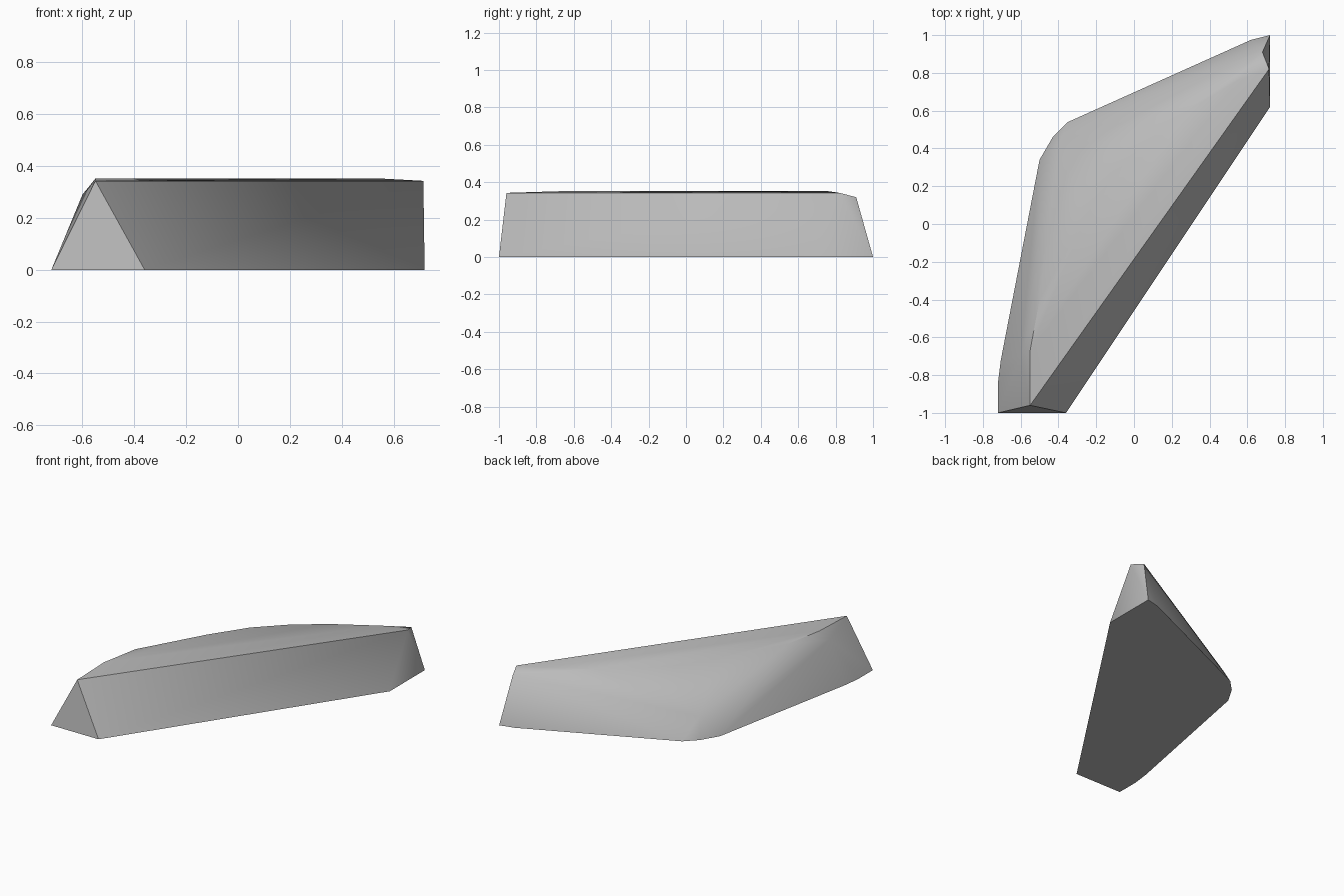
import bpy, bmesh, math

cube = bpy.data.objects.get("Cube")
if cube:
    bpy.data.objects.remove(cube, do_unlink=True)

# Stone colour
stone = bpy.data.materials.new("grey_stone")
stone.use_nodes = True
colour = (0.5, 0.5, 0.5, 1)
stone.diffuse_color = colour
stone.node_tree.nodes["Principled BSDF"].inputs["Base Color"].default_value = colour

# Ground outline, plateau rim and worn shoulder points of the rock
outline = [(-.72, -1), (-.36, -1), (.72, .62), (.72, 1), (.62, .975), (-.35, .54),
           (-.43, .46), (-.5, .34), (-.705, -.72), (-.72, -.84)]
rim = [(-.55, -.67), (-.5, -.4), (-.26, .03), (-.1, .27), (.08, .45), (.28, .6), (.55, .76)]
shoulders = [(-.55, -.96, .343), (.715, .82, .343), (.68, .91, .32),
             (-.6, -.7, .29), (-.4, .42, .14)]
points = [(x, y, 0) for x, y in outline] + [(x, y, .352) for x, y in rim] + shoulders

# Rock body: skin stretched over the points
bm = bmesh.new()
for p in points:
    bm.verts.new(p)
hull = bmesh.ops.convex_hull(bm, input=bm.verts[:])
loose = {v for v in hull["geom_interior"] + hull["geom_unused"]
         if isinstance(v, bmesh.types.BMVert) and not v.link_faces}
bmesh.ops.delete(bm, geom=list(loose), context="VERTS")
bmesh.ops.dissolve_limit(bm, angle_limit=math.radians(0.5), verts=bm.verts[:], edges=bm.edges[:])
bmesh.ops.recalc_face_normals(bm, faces=bm.faces[:])
mesh = bpy.data.meshes.new("rock_wedge")
bm.to_mesh(mesh)
bm.free()
mesh.materials.append(stone)
rock = bpy.data.objects.new("rock_wedge", mesh)
bpy.context.collection.objects.link(rock)

# Soft worn top and back, crisp front and ends
bpy.ops.object.select_all(action="DESELECT")
rock.select_set(True)
bpy.context.view_layer.objects.active = rock
bpy.ops.object.shade_smooth_by_angle(angle=math.radians(50))
